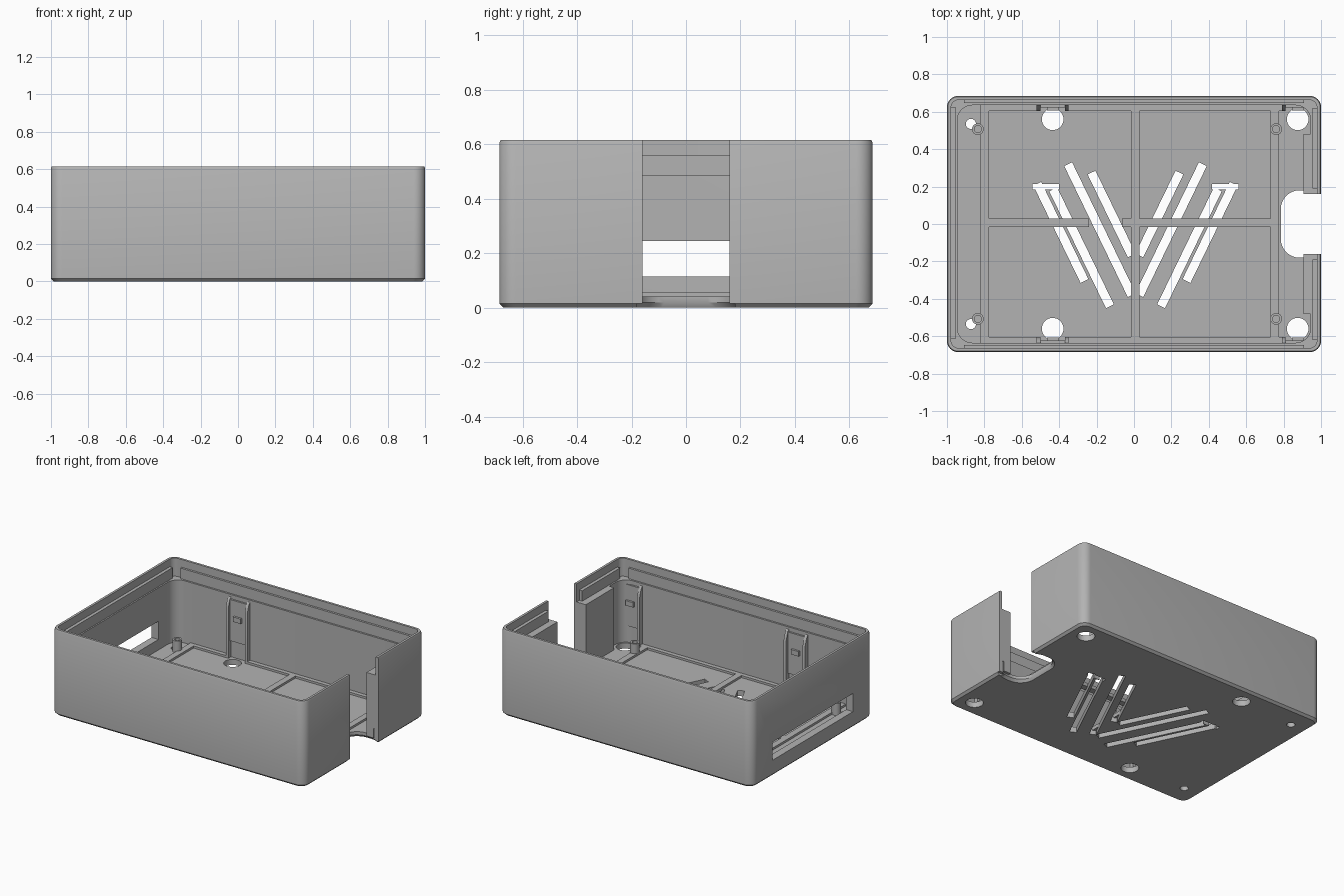
import bpy, bmesh, math
from mathutils import Matrix

if "Cube" in bpy.data.objects:
    bpy.data.objects.remove(bpy.data.objects["Cube"])

grey = bpy.data.materials.new("plain grey")
grey.use_nodes = True
COLOUR = (0.45, 0.45, 0.45, 1)
grey.diffuse_color = COLOUR
grey.node_tree.nodes["Principled BSDF"].inputs["Base Color"].default_value = COLOUR

WALL_X, WALL_Y, FLOOR, LEDGE, TOP = 0.945, 0.635, 0.04, 0.485, 0.615


def finish(name, bm):
    bmesh.ops.recalc_face_normals(bm, faces=bm.faces)
    mesh = bpy.data.meshes.new(name)
    bm.to_mesh(mesh)
    bm.free()
    mesh.materials.append(grey)
    obj = bpy.data.objects.new(name, mesh)
    bpy.context.collection.objects.link(obj)
    return obj


def rounded_rings(name, rings, centre=(0, 0)):
    """Loft rounded rectangles given as (half x, half y, corner radius, z)."""
    bm = bmesh.new()
    loops = []
    for hx, hy, r, z in rings:
        loop = []
        for q, (sx, sy) in enumerate(((1, 1), (-1, 1), (-1, -1), (1, -1))):
            for k in range(9):
                a = (q + k / 8) * math.pi / 2
                loop.append(bm.verts.new((centre[0] + sx * (hx - r) + r * math.cos(a),
                                          centre[1] + sy * (hy - r) + r * math.sin(a), z)))
        loops.append(loop)
    for lo, hi in zip(loops, loops[1:]):
        for i in range(len(lo)):
            j = (i + 1) % len(lo)
            bm.faces.new((lo[i], lo[j], hi[j], hi[i]))
    bm.faces.new(loops[0])
    bm.faces.new(loops[-1])
    return finish(name, bm)


def box(name, x0, x1, y0, y1, z0, z1):
    bm = bmesh.new()
    size = Matrix.Diagonal((x1 - x0, y1 - y0, z1 - z0, 1))
    place = Matrix.Translation(((x0 + x1) / 2, (y0 + y1) / 2, (z0 + z1) / 2))
    bmesh.ops.create_cube(bm, size=1, matrix=place @ size)
    return finish(name, bm)


def cylinder(name, x, y, r, z0, z1):
    bm = bmesh.new()
    bmesh.ops.create_cone(bm, cap_ends=True, segments=32, radius1=r, radius2=r, depth=z1 - z0,
                          matrix=Matrix.Translation((x, y, (z0 + z1) / 2)))
    return finish(name, bm)


def prism(name, points, direction, place):
    """Extrude a flat outline; place turns each outline point into a position."""
    bm = bmesh.new()
    face = bm.faces.new([bm.verts.new(place(*p)) for p in points])
    out = bmesh.ops.extrude_face_region(bm, geom=[face])
    bmesh.ops.translate(bm, vec=direction, verts=[v for v in out["geom"] if isinstance(v, bmesh.types.BMVert)])
    return finish(name, bm)


def cut(target, cutter, keep=False):
    mod = target.modifiers.new("cut", "BOOLEAN")
    mod.operation, mod.solver, mod.object = "DIFFERENCE", "EXACT", cutter
    bpy.context.view_layer.objects.active = target
    bpy.ops.object.modifier_apply(modifier=mod.name)
    if not keep:
        bpy.data.objects.remove(cutter)


# Tray: outer skin, thin rim, inner ledge and floor in one loft
tray = rounded_rings("tray", [
    (0.985, 0.67, 0.05, 0), (1, 0.685, 0.06, 0.015), (1, 0.685, 0.06, TOP - 0.01),
    (0.995, 0.68, 0.055, TOP), (0.978, 0.663, 0.04, TOP), (0.978, 0.663, 0.04, LEDGE),
    (WALL_X, WALL_Y, 0.08, LEDGE), (WALL_X, WALL_Y, 0.08, FLOOR)])

# Cable notch through the right end, with a chamfered floor edge
cut(tray, box("notch_cutter", 0.9, 1.1, -0.16, 0.16, -0.1, 1))
cut(tray, rounded_rings("notch_floor_cutter", [
    (0.13, 0.205, 0.11, -0.01), (0.115, 0.18, 0.1, 0.018), (0.115, 0.18, 0.1, 0.1)], (0.9, 0)))
cut(tray, box("notch_bevel_cutter", 0.9, 1.1, -0.18, 0.18, -0.1, 0.015))

# Wide port through the left end
cut(tray, box("port_cutter", -1.1, -0.9, -0.46, 0.45, 0.115, 0.245))

# Round holes in the floor
for side in (-1, 1):
    for x, r in ((-0.435, 0.058), (0.875, 0.058), (-0.872, 0.027)):
        y = 0.56 if r > 0.03 else 0.535
        cut(tray, cylinder("hole_cutter", x, side * y, r, -0.1, 0.1))

# Slanted vents, mirrored about the centre rib
MID = 0.008
VENTS = ((0.525, 0.215, -0.305), (0.44, 0.185, -0.44), (0.36, 0.32, -0.43), (0.235, 0.275, -0.2))
for side in (-1, 1):
    for x, y0, y1 in VENTS:
        x1 = max(x - (y0 - y1) * 0.485, 0.02)
        y1 = y0 - (x - x1) / 0.485
        w = 0.021
        outline = [(x - w, y0 + 0.01), (x + w, y0 - 0.01), (x1 + w, y1 - 0.01), (x1 - w, y1 + 0.01)]
        cut(tray, prism("vent_cutter", outline, (0, 0, 0.2), lambda a, b: (MID + side * a, b, -0.1)))
    ends = sorted((MID + side * 0.41, MID + side * 0.55))
    cut(tray, box("vent_link_cutter", *ends, 0.185, 0.215, -0.1, 0.1))

# Floor ribs
RIB = 0.055
for i, (x0, x1) in enumerate(((-0.82, -0.775), (-0.015, 0.03), (0.73, 0.775))):
    box(f"cross_rib_{i + 1}", x0, x1, -0.64, 0.64, 0.03, RIB)
for i, (x0, x1) in enumerate(((-0.78, -0.24), (-0.065, 0.74))):
    box(f"long_rib_{i + 1}", x0, x1, -0.015, 0.03, 0.03, RIB)

for side, label in ((-1, "front"), (1, "back")):
    def span(a, b):
        return sorted((side * a, side * b))

    # Edge ribs between the clips and snap ribs along the rim
    box(f"{label}_edge_rib", -0.35, 0.79, *span(0.605, 0.64), 0.03, RIB)
    box(f"{label}_left_edge_rib", -0.82, -0.52, *span(0.605, 0.64), 0.03, RIB)
    box(f"{label}_snap_rib", -0.91, 0.91, *span(0.648, 0.665), LEDGE - 0.005, 0.56)
    box(f"{label}_right_snap_rib", 0.955, 0.98, *span(0.19, 0.62), LEDGE - 0.005, 0.56)

    # Guide panels beside the notch
    box(f"{label}_notch_guide", 0.905, 0.96, *span(0.16, 0.48), 0.03, LEDGE)

    # Clip towers: two rails with clipped tops, a web and a catch
    for cx, place in ((-0.435, "left"), (0.875, "right")):
        for s in (-1, 1):
            outline = [(0.64, 0.03), (0.605, 0.03), (0.605, 0.40), (0.62, 0.45), (0.64, 0.475)]
            x = cx + s * 0.075 - 0.01
            prism(f"{label}_{place}_clip_rail", outline, (0.02, 0, 0),
                  lambda a, b: (x, side * a, b))
        box(f"{label}_{place}_clip_web", cx - 0.07, cx + 0.07, *span(0.622, 0.64), 0.16, 0.455)
        box(f"{label}_{place}_clip_catch", cx - 0.03, cx + 0.03, *span(0.607, 0.63), 0.31, 0.345)

    # Hollow standoffs
    for x, place in ((-0.835, "left"), (0.76, "right")):
        y = side * 0.507
        post = cylinder(f"{label}_{place}_standoff", x, y, 0.031, 0.03, 0.125)
        cut(post, cylinder("bore_cutter", x, y, 0.019, 0.06, 0.2))

box("left_snap_rib", -0.98, -0.955, -0.615, 0.625, LEDGE - 0.005, 0.56)

# Smooth the rounded corners, keep the edges crisp
for obj in bpy.context.collection.objects:
    obj.select_set(obj.type == "MESH" and grey.name in obj.data.materials)
bpy.context.view_layer.objects.active = tray
bpy.ops.object.shade_smooth_by_angle(angle=math.radians(30))
